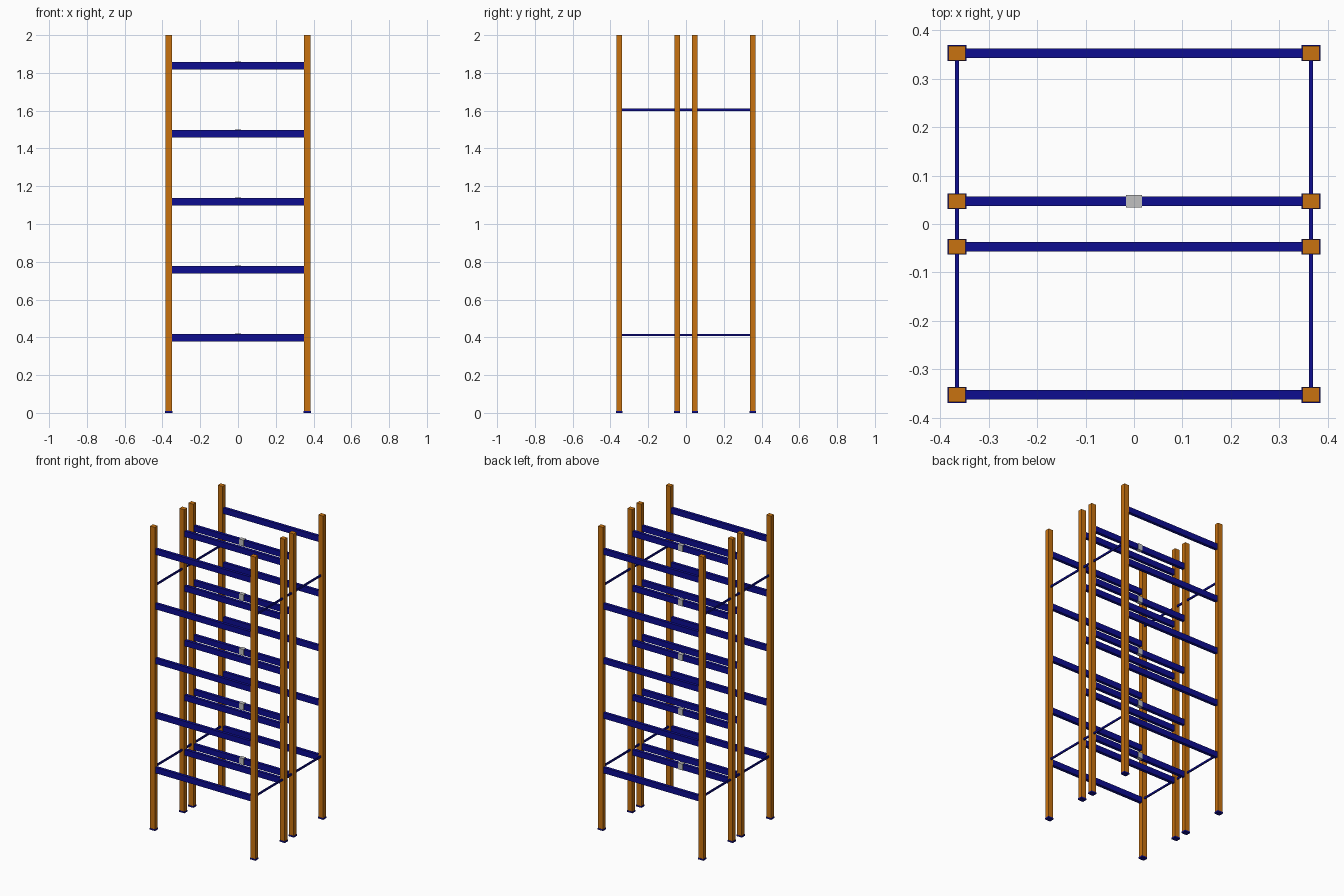
import bpy

cube = bpy.data.objects.get("Cube")
if cube:
    bpy.data.objects.remove(cube, do_unlink=True)


def material(name, rgb):
    mat = bpy.data.materials.new(name)
    mat.use_nodes = True
    color = (*rgb, 1.0)
    mat.diffuse_color = color
    mat.node_tree.nodes["Principled BSDF"].inputs["Base Color"].default_value = color
    return mat


ORANGE = material("orange_paint", (0.58, 0.17, 0.005))
BLUE = material("blue_paint", (0.004, 0.004, 0.28))
GREY = material("light_grey", (0.53, 0.53, 0.53))


def box(name, center, size, mat):
    bpy.ops.mesh.primitive_cube_add(size=1, location=center)
    obj = bpy.context.object
    obj.name = name
    obj.scale = size
    bpy.ops.object.transform_apply(location=False, rotation=False, scale=True)
    obj.data.materials.append(mat)
    return obj


POST_X = 0.366
POST_W, POST_D = 0.035, 0.03
ROWS = {"front": -0.353, "front_inner": -0.047, "rear_inner": 0.047, "rear": 0.353}
LEVELS = [0.398 + 0.36 * i for i in range(5)]
PLATE_H = 0.01

# Uprights on foot plates
for row, y in ROWS.items():
    for side, s in (("left", 1), ("right", -1)):
        box(f"{row}_{side}_post", (s * POST_X, y, (2 + PLATE_H) / 2),
            (POST_W, POST_D, 2 - PLATE_H), ORANGE)
        box(f"{row}_{side}_foot_plate", (s * POST_X, y, PLATE_H / 2),
            (0.039, 0.033, PLATE_H), BLUE)

# Load beams between the uprights
beam_length = 2 * POST_X - POST_W
for level, z in enumerate(LEVELS, 1):
    for row, y in ROWS.items():
        box(f"{row}_beam_{level}", (0, y, z), (beam_length, 0.02, 0.038), BLUE)
    # Grey clip around the middle of the rear inner beam
    box(f"beam_clip_{level}", (0, ROWS["rear_inner"], z + 0.001),
        (0.033, 0.025, 0.041), GREY)

# Side tie bars running front to back
for side, s in (("left", 1), ("right", -1)):
    for place, z in (("lower", 0.412), ("upper", 1.605)):
        box(f"{side}_{place}_tie_bar", (s * POST_X, 0, z),
            (0.008, 2 * ROWS["rear"], 0.012), BLUE)
